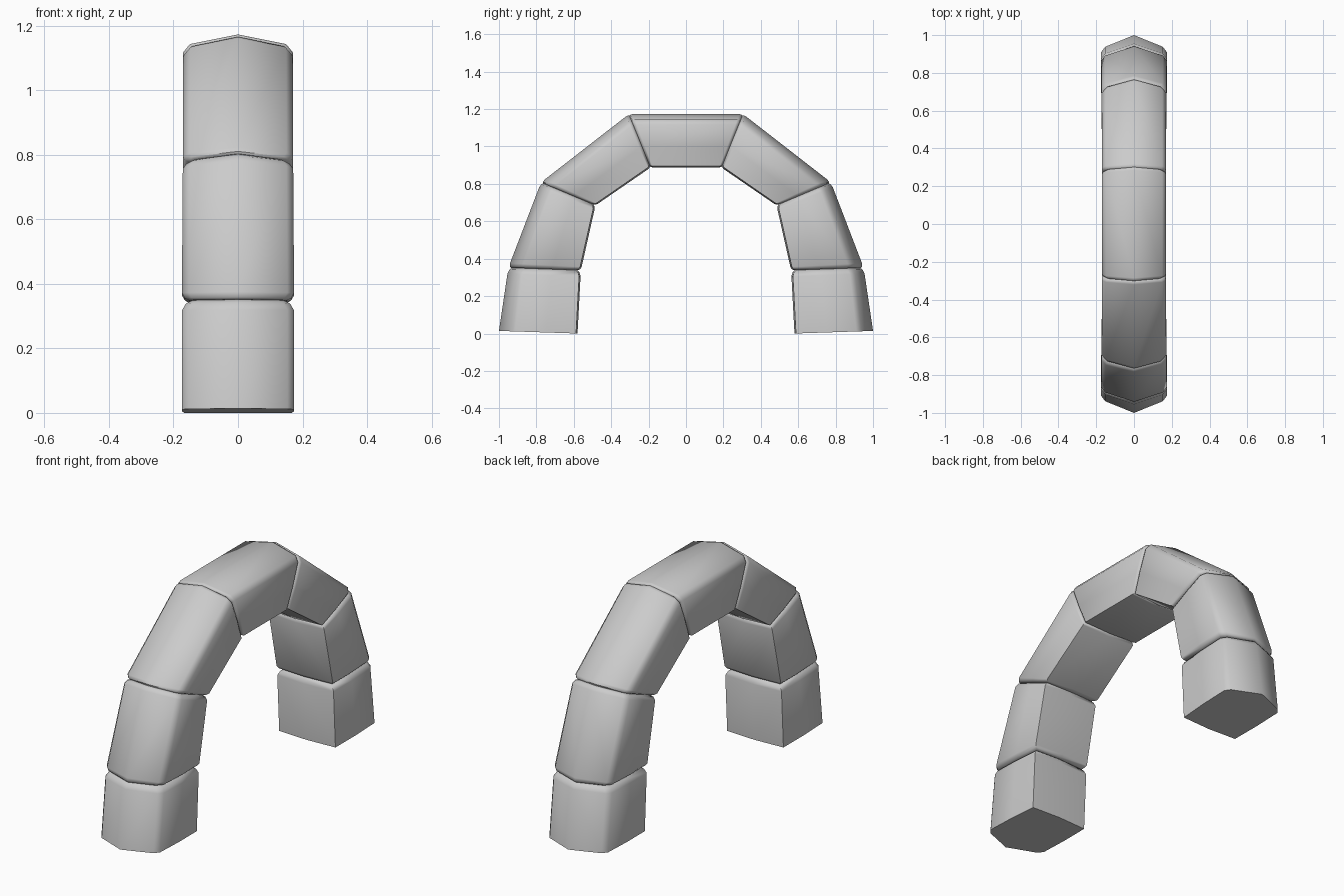
import bpy, bmesh
from mathutils import Vector

if "Cube" in bpy.data.objects:
    bpy.data.objects.remove(bpy.data.objects["Cube"])

# Joint lines as (outer ridge y,z), (inner face y,z), ridge height, half width
FOOT = ((1.0, .014), (.58, 0), .062, .174)
J1_LOW = ((.95, .352), (.562, .338), .05, .174)
J1_UP = ((.95, .352), (.562, .338), .05, .174)
J2 = ((.775, .808), (.484, .685), .042, .171)
J3 = ((.305, 1.173), (.19, .887), .032, .17)
J3_MIRROR = ((-.305, 1.173), (-.19, .887), .032, .17)


def section(joint, inset):
    """Ridged stone cross-section lying in a joint plane."""
    outer, inner = Vector(joint[0]), Vector(joint[1])
    ridge, w = joint[2], joint[3] - inset
    depth = (inner - outer).length
    d = (inner - outer) / depth
    i = inset * .6
    half = [(0, i), (w - .021, ridge + i), (w, ridge + .028 + i),
            (w, depth * .6), (w - .007, depth - .008 - i), (0, depth - i)]
    loop = half + [(-x, t) for x, t in half[-2:0:-1]]
    return [Vector((x, *(outer + d * t))) for x, t in loop]


def make_stone(name, a, b, bevel_a, bevel_b, mirrored=True):
    """Loft a stone between two joints, rounding its ends into the grooves."""
    length = (Vector(a[0]) + Vector(a[1]) - Vector(b[0]) - Vector(b[1])).length / 2
    steps = [(0, 1), (.3, .4), (1, 0)]
    rings = [(k * bevel_a / length, q * bevel_a) for k, q in steps] if bevel_a else [(0, 0)]
    rings += [(1 - k * bevel_b / length, q * bevel_b) for k, q in reversed(steps)]
    bm = bmesh.new()
    loops = []
    for s, inset in rings:
        pts = zip(section(a, inset), section(b, inset))
        loops.append([bm.verts.new(p.lerp(q, s)) for p, q in pts])
    n = len(loops[0])
    for lo, hi in zip(loops, loops[1:]):
        for k in range(n):
            bm.faces.new((lo[k], lo[(k + 1) % n], hi[(k + 1) % n], hi[k]))
    bm.faces.new(loops[0])
    bm.faces.new(loops[-1])
    bmesh.ops.recalc_face_normals(bm, faces=bm.faces)
    mesh = bpy.data.meshes.new(name)
    bm.to_mesh(mesh)
    bm.free()
    obj = bpy.data.objects.new(name, mesh)
    bpy.context.collection.objects.link(obj)
    bpy.ops.object.select_all(action='DESELECT')
    obj.select_set(True)
    bpy.context.view_layer.objects.active = obj
    bpy.ops.object.shade_smooth_by_angle(angle=.8)
    if mirrored:
        mod = obj.modifiers.new("other_side", 'MIRROR')
        mod.use_axis = (False, True, False)
        mod.use_mirror_merge = False
    return obj


# Paired stones climbing each leg, then the single top stone
make_stone("foot_stones", FOOT, J1_LOW, 0, .032)
make_stone("lower_stones", J1_UP, J2, .022, .024)
make_stone("shoulder_stones", J2, J3, .02, .016)
make_stone("top_stone", J3, J3_MIRROR, .016, .016, mirrored=False)
